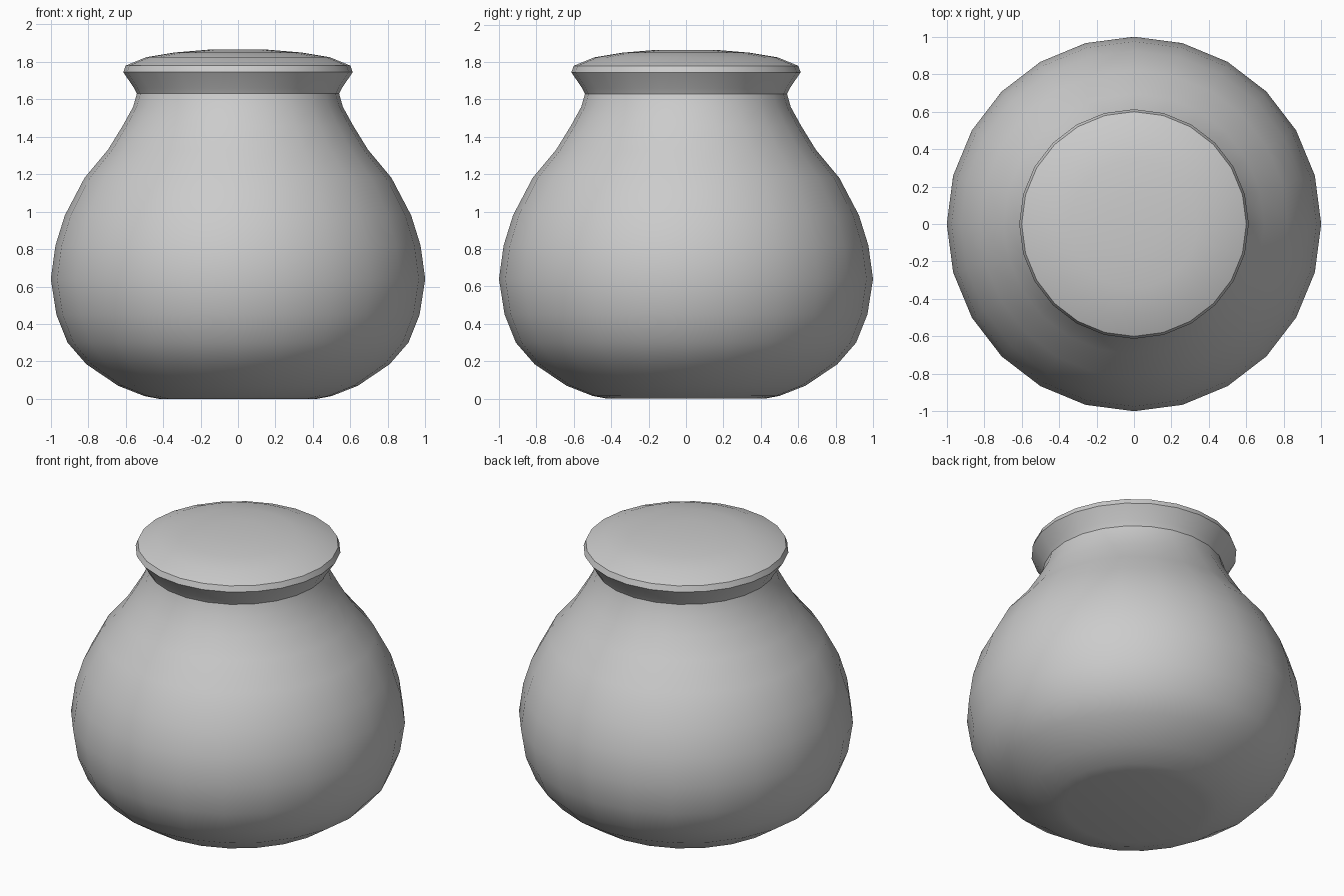
import bpy, bmesh, math

cube = bpy.data.objects.get("Cube")
if cube:
    bpy.data.objects.remove(cube, do_unlink=True)

SIDES = 24


def flat_material(name, rgb):
    mat = bpy.data.materials.new(name)
    mat.use_nodes = True
    mat.diffuse_color = (*rgb, 1)
    mat.node_tree.nodes["Principled BSDF"].inputs["Base Color"].default_value = (*rgb, 1)
    return mat


def lathe(name, profile, mat, cap_bottom=False, cap_top=False, smooth_angle=40):
    """Spin a (radius, height) profile about z; caps close the ends."""
    bm = bmesh.new()
    rings = []
    for r, z in profile:
        rings.append([bm.verts.new((r * math.cos(a), r * math.sin(a), z))
                      for a in (2 * math.pi * i / SIDES for i in range(SIDES))])
    for low, high in zip(rings, rings[1:]):
        for i in range(SIDES):
            j = (i + 1) % SIDES
            bm.faces.new((low[i], low[j], high[j], high[i]))
    if cap_bottom:
        bm.faces.new(rings[0][::-1])
    if cap_top:
        bm.faces.new(rings[-1])
    mesh = bpy.data.meshes.new(name)
    bm.to_mesh(mesh)
    bm.free()
    mesh.materials.append(mat)
    obj = bpy.data.objects.new(name, mesh)
    bpy.context.collection.objects.link(obj)
    bpy.ops.object.select_all(action='DESELECT')
    obj.select_set(True)
    bpy.context.view_layer.objects.active = obj
    bpy.ops.object.shade_smooth_by_angle(angle=math.radians(smooth_angle))
    return obj


clay = flat_material("light grey clay", (0.6, 0.6, 0.6))

# Round pot belly, drawn in to a neck
lathe("pot_body", [
    (0.42, 0.0), (0.50, 0.015), (0.64, 0.07), (0.81, 0.185), (0.91, 0.30),
    (0.97, 0.45), (1.0, 0.64), (0.975, 0.82), (0.925, 0.98), (0.82, 1.18),
    (0.695, 1.33), (0.615, 1.46), (0.56, 1.56), (0.54, 1.63),
], clay, cap_bottom=True)

# Flared rim closed by a shallow domed lid
lathe("rim_and_lid", [
    (0.54, 1.63), (0.555, 1.66), (0.613, 1.745), (0.60, 1.78),
    (0.49, 1.825), (0.34, 1.85), (0.16, 1.865),
], clay, cap_top=True)
